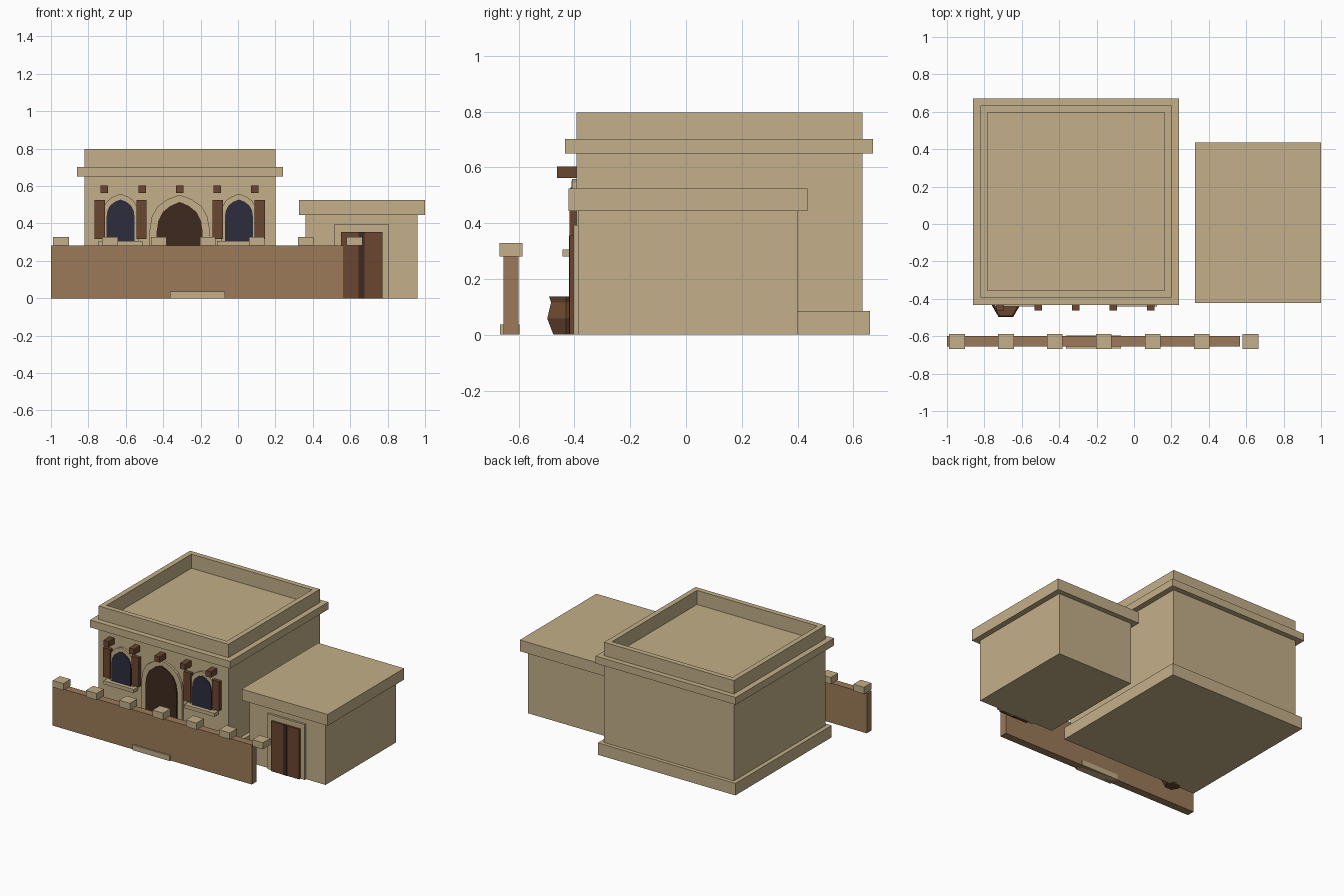
import bpy, bmesh, math
from mathutils import Matrix

if "Cube" in bpy.data.objects:
    bpy.data.objects.remove(bpy.data.objects["Cube"])


def material(name, rgb):
    m = bpy.data.materials.new(name)
    m.diffuse_color = (*rgb, 1)
    m.use_nodes = True
    m.node_tree.nodes["Principled BSDF"].inputs["Base Color"].default_value = m.diffuse_color
    return m


SAND = material("sandstone", (0.55, 0.43, 0.25))
MUD = material("mud brick", (0.33, 0.195, 0.098))
WOOD = material("brown wood", (0.147, 0.062, 0.03))
DARK = material("dark wood", (0.048, 0.023, 0.014))
GLASS = material("dark blue glass", (0.027, 0.027, 0.048))


def finish(name, bm, mat):
    bmesh.ops.recalc_face_normals(bm, faces=bm.faces)
    me = bpy.data.meshes.new(name)
    bm.to_mesh(me)
    bm.free()
    me.materials.append(mat)
    ob = bpy.data.objects.new(name, me)
    bpy.context.collection.objects.link(ob)
    return ob


def box(name, x, y, z, mat, parapet=None):
    """Box from ranges; parapet=(rim, depth) sinks the top inside a rim."""
    bm = bmesh.new()
    size = [b - a for a, b in (x, y, z)]
    mid = [(a + b) / 2 for a, b in (x, y, z)]
    bmesh.ops.create_cube(bm, size=1, matrix=Matrix.Translation(mid) @ Matrix.Diagonal((*size, 1)))
    if parapet:
        rim, depth = parapet
        bm.normal_update()
        top = max(bm.faces, key=lambda f: f.calc_center_median().z)
        bmesh.ops.inset_region(bm, faces=[top], thickness=rim)
        roof = bmesh.ops.extrude_face_region(bm, geom=[top])["geom"]
        bmesh.ops.translate(bm, vec=(0, 0, -depth), verts=[v for v in roof if isinstance(v, bmesh.types.BMVert)])
        if top.is_valid:
            bmesh.ops.delete(bm, geom=[top], context="FACES")
    return finish(name, bm, mat)


def arch(name, cx, half, z0, spring, apex, y, mat):
    """Pointed arch plate: half width, base, spring line and apex heights."""
    rise = apex - spring
    side = [(1, z0), (1, spring), (0.93, spring + 0.36 * rise), (0.74, spring + 0.66 * rise), (0.4, spring + 0.87 * rise)]
    pts = [(cx + half * u, z) for u, z in side] + [(cx, apex)]
    pts += [(cx - half * u, z) for u, z in reversed(side)]
    bm = bmesh.new()
    f = bm.faces.new([bm.verts.new((px, y[0], pz)) for px, pz in pts])
    new = bmesh.ops.extrude_face_region(bm, geom=[f])["geom"]
    bmesh.ops.translate(bm, vec=(0, y[1] - y[0], 0), verts=[v for v in new if isinstance(v, bmesh.types.BMVert)])
    return finish(name, bm, mat)


# Main house: body with sunken roof, cornice ring area and plinth
box("house_body", (-0.82, 0.20), (-0.393, 0.633), (0, 0.797), SAND, (0.052, 0.10))
box("plinth", (-0.85, 0.23), (-0.42, 0.66), (0, 0.085), SAND)
for name, x, y in (("front", (-0.86, 0.24), (-0.433, -0.38)), ("back", (-0.86, 0.24), (0.62, 0.67)),
                   ("left", (-0.86, -0.81), (-0.38, 0.62)), ("right", (0.19, 0.24), (-0.38, 0.62))):
    box("cornice_" + name, x, y, (0.65, 0.702), SAND)

# Main arched entrance
arch("entrance_frame", -0.312, 0.16, 0, 0.37, 0.553, (-0.41, -0.38), SAND)
arch("entrance_door", -0.312, 0.123, 0.05, 0.355, 0.515, (-0.418, -0.39), DARK)

# Arched windows with shutters and sills
for i, cx in enumerate((-0.628, 0.005)):
    arch(f"window_frame_{i}", cx, 0.095, 0.30, 0.45, 0.558, (-0.408, -0.38), SAND)
    arch(f"window_glass_{i}", cx, 0.075, 0.305, 0.435, 0.528, (-0.414, -0.39), GLASS)
    box(f"window_sill_{i}", (cx - 0.118, cx + 0.118), (-0.442, -0.38), (0.28, 0.305), SAND)
    for s in (-1, 1):
        c = cx + s * 0.112
        box(f"shutter_{i}_{s}", (c - 0.028, c + 0.028), (-0.418, -0.38), (0.318, 0.525), WOOD)

# Protruding roof beams
for i in range(5):
    c = -0.714 + i * 0.201
    box(f"roof_beam_{i}", (c - 0.02, c + 0.02), (-0.462, -0.38), (0.562, 0.603), WOOD)

# Side annex with slab roof and double door
box("annex_body", (0.362, 0.96), (-0.388, 0.40), (0, 0.45), SAND)
box("annex_roof", (0.325, 1.0), (-0.422, 0.436), (0.444, 0.524), SAND)
box("annex_door_frame", (0.512, 0.806), (-0.403, -0.38), (0, 0.393), SAND)
box("annex_door_gap", (0.645, 0.675), (-0.419, -0.39), (0, 0.355), DARK)
box("annex_door_left", (0.55, 0.651), (-0.417, -0.39), (0, 0.355), WOOD)
box("annex_door_right", (0.669, 0.772), (-0.417, -0.39), (0, 0.355), WOOD)
bpy.data.objects["annex_door_gap"].scale.x = 1

# Courtyard wall with coping blocks and a step
box("yard_wall", (-1.0, 0.567), (-0.655, -0.60), (0, 0.281), MUD)
box("wall_step", (-0.363, -0.07), (-0.666, -0.596), (0, 0.037), SAND)
for i in range(7):
    c = -0.946 + i * 0.2615
    box(f"coping_block_{i}", (c - 0.042, c + 0.042), (-0.669, -0.587), (0.281, 0.328), SAND)

# Six-sided clay pot lathed from a profile
bm = bmesh.new()
profile = [(0.052, 0), (0.078, 0.058), (0.062, 0.115), (0.070, 0.137)]
rings = [[bm.verts.new((-0.685 + r * math.cos(k * math.pi / 3), -0.43 + r * math.sin(k * math.pi / 3), z))
          for k in range(6)] for r, z in profile]
for lo, hi in zip(rings, rings[1:]):
    for k in range(6):
        bm.faces.new((lo[k], lo[(k + 1) % 6], hi[(k + 1) % 6], hi[k]))
bm.faces.new(rings[0][::-1])
bm.faces.new(rings[-1])
finish("clay_pot", bm, WOOD)
